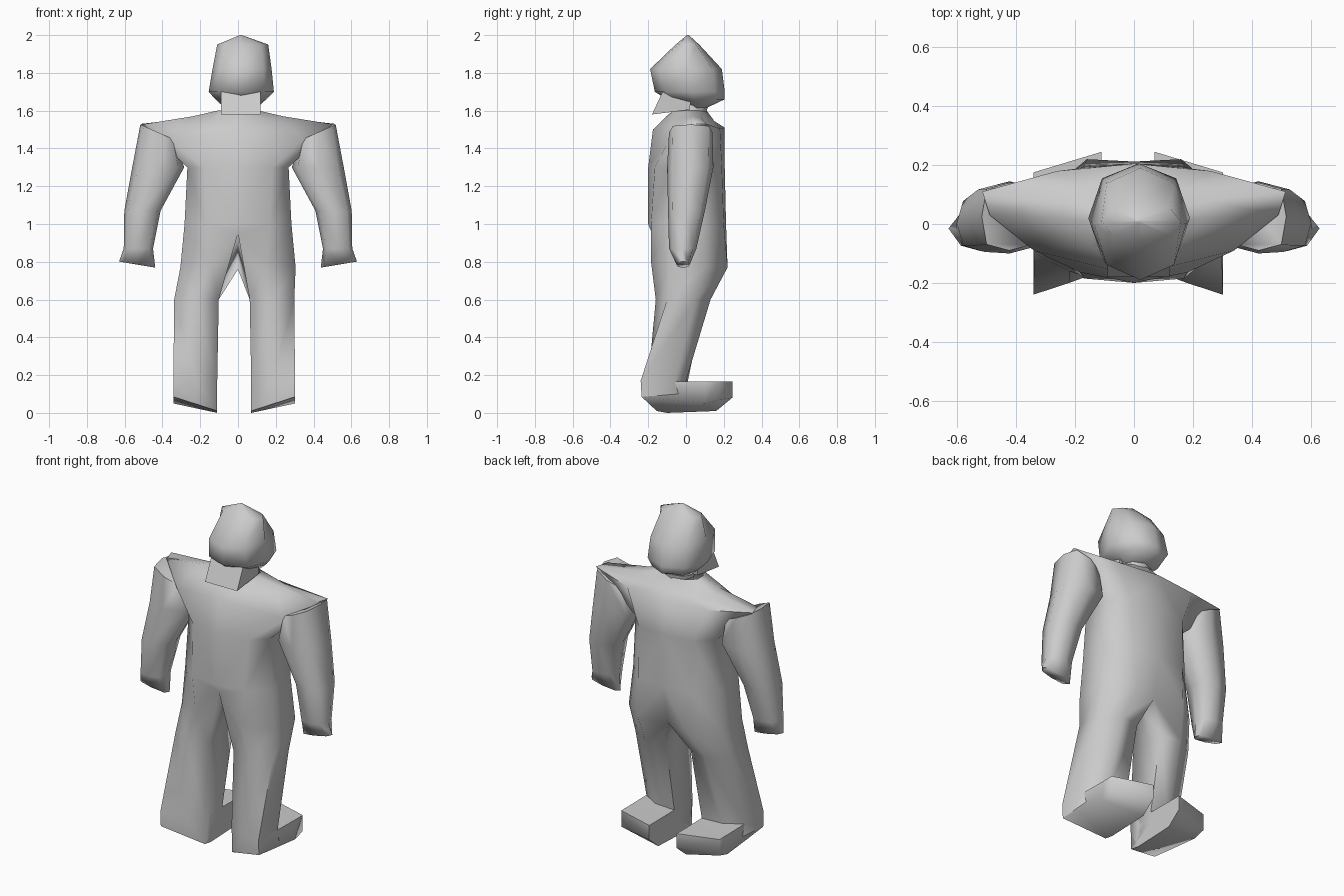
import bpy, bmesh, math

if "Cube" in bpy.data.objects:
    bpy.data.objects.remove(bpy.data.objects["Cube"])


def ring(x0, x1, y0, y1, z, n=8, p=3.0, tilt=0.0):
    """Rounded-box cross-section; tilt raises the outer (+x) side."""
    cx, cy, rx, ry = (x0 + x1) / 2, (y0 + y1) / 2, (x1 - x0) / 2, (y1 - y0) / 2
    pts = []
    for i in range(n):
        a = 2 * math.pi * i / n
        c, s = math.cos(a), math.sin(a)
        u = math.copysign(abs(c) ** (2 / p), c)
        v = math.copysign(abs(s) ** (2 / p), s)
        pts.append((cx + rx * u, cy + ry * v, z + tilt * u))
    return pts


def loft(name, rings, sides=(1,), angle=60, caps=True):
    """Skin a stack of rings for each side (-1 mirrors in x), weld the seam.
    The lower legs stand 0.02 off centre; the centre plane stays open."""
    bm = bmesh.new()
    for side in sides:
        rows = [[bm.verts.new((side * x - (.02 if z < .7 else 0), y, z)) for x, y, z in r]
                for r in rings]
        n = len(rows[0])
        for a, b in zip(rows, rows[1:]):
            for i in range(n):
                j = (i + 1) % n
                quad = (a[i], a[j], b[j], b[i])
                if any(abs(v.co.x) > 1e-4 for v in quad):
                    bm.faces.new(quad)
        if caps:
            bm.faces.new(rows[0])
            bm.faces.new(rows[-1])
    bmesh.ops.remove_doubles(bm, verts=bm.verts, dist=0.0005)
    bmesh.ops.recalc_face_normals(bm, faces=bm.faces)
    me = bpy.data.meshes.new(name)
    bm.to_mesh(me)
    bm.free()
    ob = bpy.data.objects.new(name, me)
    bpy.context.collection.objects.link(ob)
    bpy.ops.object.select_all(action='DESELECT')
    ob.select_set(True)
    bpy.context.view_layer.objects.active = ob
    bpy.ops.object.shade_smooth_by_angle(angle=math.radians(angle))
    return ob


def half(z, *xy):
    """Level half outline, from inner front round the outside to inner back."""
    return [(x, y, z) for x, y in xy]


# legs and torso in one skin, up to the shoulder yoke and neck opening
loft("body", [
    [(.09, -.155, .012), (.20, -.195, .05), (.322, -.235, .085),
     (.322, -.04, .10), (.20, 0, .10), (.09, 0, .10)],
    half(.17, (.09, -.16), (.20, -.20), (.322, -.24), (.322, -.06), (.22, 0), (.09, .01)),
    half(.60, (.082, -.13), (.20, -.16), (.318, -.10), (.318, .05), (.20, .13), (.082, .10)),
    [(0, -.18, .95), (.15, -.185, .80), (.305, -.09, .77),
     (.305, .10, .77), (.16, .22, .77), (0, .165, .76)],
    half(1.0, (0, -.20), (.17, -.185), (.283, -.09), (.283, .09), (.17, .20), (0, .212)),
    half(1.30, (0, -.20), (.18, -.165), (.268, -.08), (.268, .09), (.18, .19), (0, .205)),
    [(0, -.175, 1.50), (.34, -.09, 1.445), (.49, .03, 1.53),
     (.515, .11, 1.53), (.26, .18, 1.505), (0, .205, 1.51)],
    [(0, -.12, 1.555), (.15, -.075, 1.55), (.24, .02, 1.57),
     (.25, .08, 1.56), (.15, .12, 1.53), (0, .15, 1.545)],
    half(1.60, (0, -.07), (.07, -.06), (.11, 0), (.11, .05), (.07, .09), (0, .11)),
], (1, -1), 75, caps=False)

# neck
loft("neck", [ring(-.07, .11, -.05, .11, 1.59, 8, 2), ring(-.07, .10, -.03, .12, 1.66, 8, 2)],
     caps=False)

# faceted head
loft("head", [
    ring(-.07, .10, .00, .11, 1.615, 8, 2),
    ring(-.12, .15, -.10, .205, 1.66, 8, 2),
    ring(-.155, .19, -.165, .205, 1.70, 8, 2.2),
    ring(-.135, .178, -.19, .19, 1.82, 8, 2.2),
    ring(-.11, .16, -.055, .07, 1.95, 8, 2.2),
    ring(.01, .02, .005, .015, 2.0, 8, 2),
])

# wedge flap hanging under the head
flap = [(-.18, 1.58), (-.115, 1.72), (.03, 1.70), (.02, 1.605)]
loft("head_flap", [[(x, y, z) for y, z in flap] for x in (-.09, .12)], angle=30)

for side, label in ((1, "right"), (-1, "left")):
    # arm, its top sloping up into the shoulder tip, with a flared cuff
    loft(label + "_arm", [
        ring(.33, .517, -.09, .14, 1.485, p=3.5, tilt=.042),
        ring(.285, .56, -.10, .145, 1.30, p=2.7),
        ring(.41, .602, -.095, .10, 1.07, p=2.7),
        ring(.45, .605, -.09, .055, .87, p=2.7),
        ring(.438, .63, -.05, .02, .785, p=2.7, tilt=.016),
    ], (side,), 75)

    # foot: slanted sole, outer edge higher than inner
    sections = [(-.235, -.155, .085, .01, .17), (-.10, -.10, .07, 0, .168),
                (.10, .16, .05, .01, .165), (.175, .245, .07, .08, .165)]
    loft(label + "_foot", [
        [(.322, yo, top), (.09, yi, top), (.09, yi, bi), (.322, yo, bo)]
        for yo, yi, bo, bi, top in sections
    ], (side,), 80)
